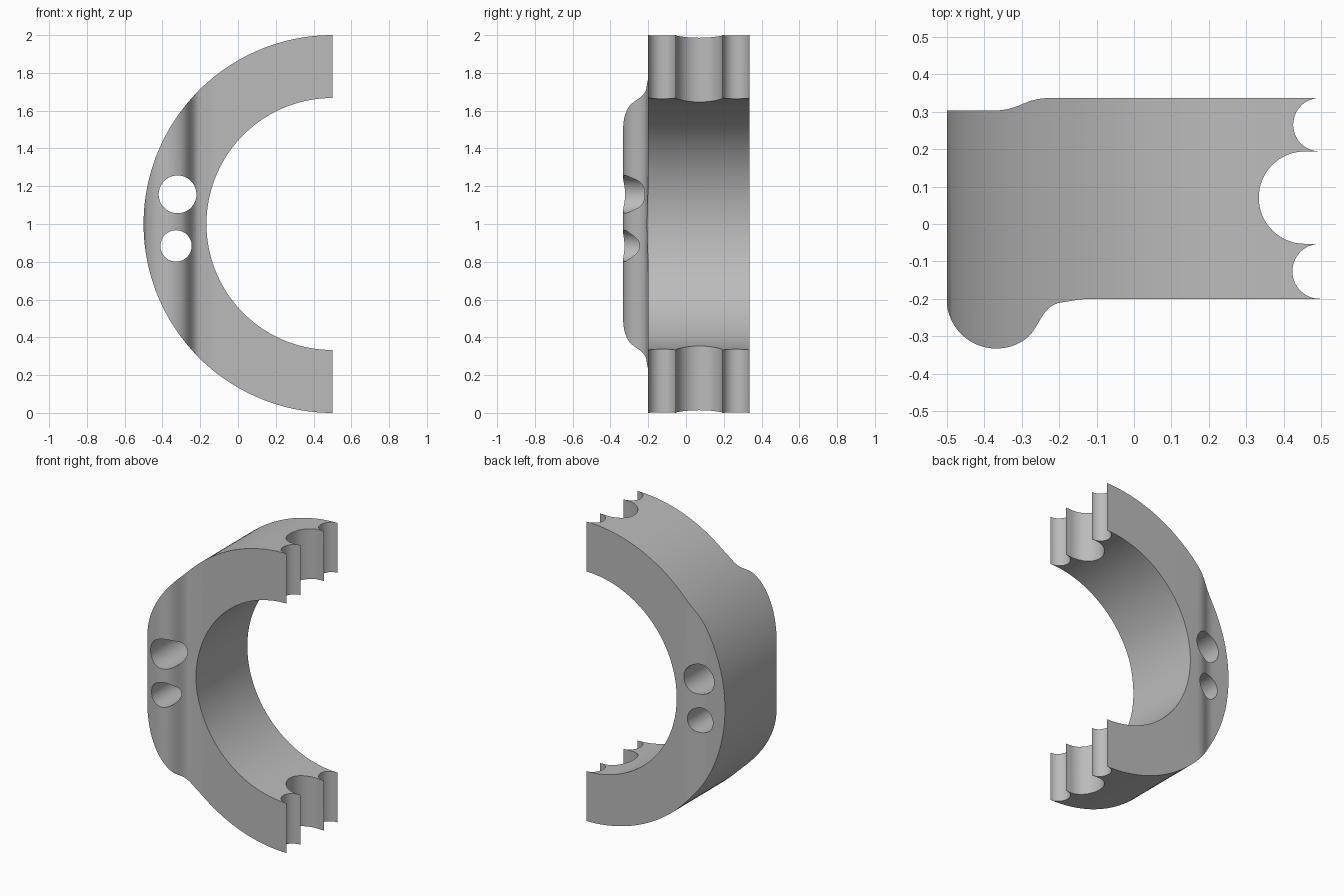
import bpy
import bmesh
from math import sin, cos, pi, radians
from mathutils import Matrix, Vector

cube = bpy.data.objects.get("Cube")
if cube:
    bpy.data.objects.remove(cube, do_unlink=True)

grey = bpy.data.materials.new("plain grey")
grey.use_nodes = True
grey.diffuse_color = (0.5, 0.5, 0.5, 1)
grey.node_tree.nodes["Principled BSDF"].inputs["Base Color"].default_value = (0.5, 0.5, 0.5, 1)


def arc(cx, cy, r, start, end, steps):
    """Points along a circular arc, angles in degrees."""
    angles = [radians(start + (end - start) * i / steps) for i in range(steps + 1)]
    return [(cx + r * cos(a), cy + r * sin(a)) for a in angles]


def bezier(a, b, c, d, steps=14):
    """Points along a cubic curve, without its first point."""
    a, b, c, d = map(Vector, (a, b, c, d))
    out = []
    for i in range(1, steps + 1):
        t = i / steps
        s = 1 - t
        out.append(tuple(a * s**3 + b * 3 * s * s * t + c * 3 * s * t * t + d * t**3))
    return out


def prism(name, points, bottom, top, matrix=Matrix.Identity(4)):
    """Closed solid from a counter-clockwise outline."""
    bm = bmesh.new()
    lower = [bm.verts.new((x, y, bottom)) for x, y in points]
    upper = [bm.verts.new((x, y, top)) for x, y in points]
    bm.faces.new(lower[::-1])
    bm.faces.new(upper)
    for i in range(len(points)):
        j = (i + 1) % len(points)
        bm.faces.new((lower[i], lower[j], upper[j], upper[i]))
    bm.transform(matrix)
    bm.normal_update()
    mesh = bpy.data.meshes.new(name)
    bm.to_mesh(mesh)
    bm.free()
    mesh.materials.append(grey)
    obj = bpy.data.objects.new(name, mesh)
    bpy.context.collection.objects.link(obj)
    return obj


def cylinder(name, x, z, radius, segments):
    """Cylinder running front to back."""
    circle = arc(x, z, radius, 0, 360, segments)[:-1]
    return prism(name, circle, -1, 1, Matrix.Rotation(pi / 2, 4, "X"))


# Plan outline: front grip bulge, straight front, scalloped ends, stepped back
front, low, high, back = -0.2, -0.053, 0.194, 0.337
outline = [(-0.53, 0.303), (-0.53, front)]
bulge = arc(-0.368, front, 0.133, 180, 305, 28)
outline += bulge
outline += bezier(bulge[-1], (-0.25, -0.28), (-0.25, -0.215), (-0.19, -0.209))
outline += bezier((-0.19, -0.209), (-0.165, -0.206), (-0.15, front), (-0.11, front), 6)
outline.append((0.5, front))
outline += arc(0.497, (front + low) / 2, (low - front) / 2, 262, 98, 24)
outline.append((0.5, low))
outline += arc(0.457, (low + high) / 2, (high - low) / 2, 270, 90, 32)
outline.append((0.5, high))
outline += arc(0.497, (high + back) / 2, (back - high) / 2, 262, 98, 24)
outline += [(0.5, back), (-0.22, back)]
outline += bezier((-0.22, back), (-0.3, back), (-0.3, 0.303), (-0.38, 0.303))
body = prism("half_ring_body", outline, -0.1, 2.1)

# Round outside, bore and the two through holes
cutters = [
    (cylinder("outer_round_cutter", 0.5, 1, 1, 192), "INTERSECT"),
    (cylinder("bore_cutter", 0.5, 1, 0.667, 160), "DIFFERENCE"),
    (cylinder("upper_hole_cutter", -0.32, 1.157, 0.1, 64), "DIFFERENCE"),
    (cylinder("lower_hole_cutter", -0.328, 0.884, 0.083, 64), "DIFFERENCE"),
]
bpy.ops.object.select_all(action="DESELECT")
bpy.context.view_layer.objects.active = body
body.select_set(True)
for cutter, operation in cutters:
    mod = body.modifiers.new(cutter.name, "BOOLEAN")
    mod.operation = operation
    mod.solver = "EXACT"
    mod.object = cutter
    bpy.context.view_layer.update()
    bpy.ops.object.modifier_apply(modifier=mod.name)
    bpy.data.objects.remove(cutter, do_unlink=True)

bpy.ops.object.shade_smooth_by_angle(angle=radians(30))
